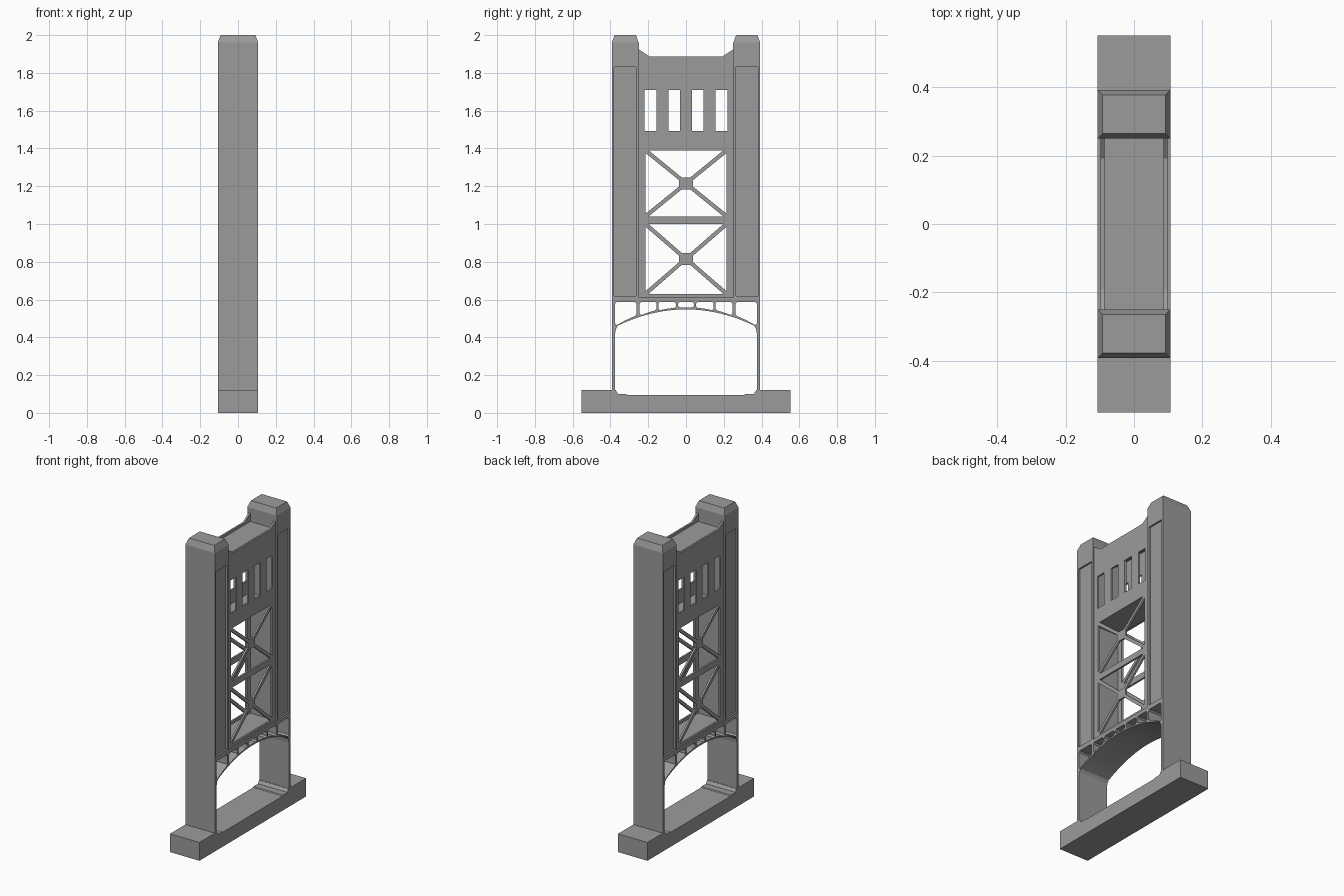
import bpy, bmesh, math
from mathutils import Matrix

cube = bpy.data.objects.get("Cube")
if cube:
    bpy.data.objects.remove(cube, do_unlink=True)

steel = bpy.data.materials.new("grey_steel")
steel.use_nodes = True
GREY = (0.33, 0.33, 0.33, 1)
steel.diffuse_color = GREY
steel.node_tree.nodes["Principled BSDF"].inputs["Base Color"].default_value = GREY

# Local profile axes (a, b, depth) become world (y, z, x)
TO_WORLD = Matrix(((0, 0, 1, 0), (1, 0, 0, 0), (0, 1, 0, 0), (0, 0, 0, 1)))
HALF_X = 0.107


def add_mesh(name, bm):
    bmesh.ops.recalc_face_normals(bm, faces=bm.faces)
    me = bpy.data.meshes.new(name)
    bm.to_mesh(me)
    bm.free()
    me.materials.append(steel)
    ob = bpy.data.objects.new(name, me)
    bpy.context.collection.objects.link(ob)
    return ob


def prism(name, loops, x0, x1):
    """Extrude a (y, z) outline, with any further loops as holes, from x0 to x1."""
    cu = bpy.data.curves.new(name, 'CURVE')
    cu.dimensions = '2D'
    cu.fill_mode = 'BOTH'
    cu.extrude = (x1 - x0) / 2
    for loop in loops:
        sp = cu.splines.new('POLY')
        sp.points.add(len(loop) - 1)
        for p, (y, z) in zip(sp.points, loop):
            p.co = (y, z, 0, 1)
        sp.use_cyclic_u = True
    tmp = bpy.data.objects.new(name + "_profile", cu)
    bpy.context.collection.objects.link(tmp)
    deps = bpy.context.evaluated_depsgraph_get()
    me = bpy.data.meshes.new_from_object(tmp.evaluated_get(deps))
    bm = bmesh.new()
    bm.from_mesh(me)
    bpy.data.objects.remove(tmp, do_unlink=True)
    bpy.data.curves.remove(cu)
    bpy.data.meshes.remove(me)
    bmesh.ops.transform(bm, matrix=Matrix.Translation(((x0 + x1) / 2, 0, 0)) @ TO_WORLD, verts=bm.verts)
    bmesh.ops.remove_doubles(bm, verts=bm.verts, dist=1e-5)
    for f in bm.faces:
        f.smooth = False
    return add_mesh(name, bm)


def rect(y0, y1, z0, z1, c=0):
    """Rectangle loop with optional cut corners."""
    if not c:
        return [(y0, z0), (y1, z0), (y1, z1), (y0, z1)]
    return [(y0 + c, z0), (y1 - c, z0), (y1, z0 + c), (y1, z1 - c),
            (y1 - c, z1), (y0 + c, z1), (y0, z1 - c), (y0, z0 + c)]


def mirror_y(loop):
    return [(-y, z) for y, z in loop]


# Footing with a lowered roadway between the legs
half = [(0.31, 0.095), (0.315, 0.1), (0.36, 0.1), (0.372, 0.12), (0.553, 0.12), (0.553, 0)]
prism("footing", [half + mirror_y(half)[::-1]], -HALF_X, HALF_X)


# Arched portal with open spandrels
def arch(y):
    return 0.548 - 0.66 * y * y


N = 24
soffit = [(0.36 * (1 - 2 * i / N), arch(0.36 * (1 - 2 * i / N))) for i in range(N + 1)]
spring = [(0.375, 0.1), (0.375, 0.42), (0.371, 0.445)]
outline = [(-0.393, 0.1), (-0.393, 0.612), (0.393, 0.612), (0.393, 0.1)]
outline += spring + soffit + mirror_y(spring)[::-1]


def spandrel(y0, y1):
    c, top = 0.009, 0.588
    a, b = arch(y0) + 0.01, arch(y1) + 0.01
    return [(y0 + c, a), ((y0 + y1) / 2, arch((y0 + y1) / 2) + 0.01), (y1 - c, b), (y1, b + c),
            (y1, top - c), (y1 - c, top), (y0 + c, top), (y0, top - c), (y0, a + c)]


holes = [spandrel(-0.042, 0.042)]
for y0, y1 in ((0.053, 0.146), (0.156, 0.246), (0.262, 0.376)):
    hole = spandrel(y0, y1)
    holes += [hole, mirror_y(hole)]
prism("arched_portal", [outline] + holes, -HALF_X, HALF_X)

# Legs: panelled frame, recessed core and tapered cap
for side, label in ((-1, "front"), (1, "back")):
    frame = [rect(0.25, 0.393, 0.612, 1.96), rect(0.264, 0.381, 0.618, 1.83)]
    if side < 0:
        frame = [mirror_y(l) for l in frame]
    prism(label + "_leg_frame", frame, -HALF_X, HALF_X)
    core = rect(0.258, 0.387, 0.613, 1.9)
    prism(label + "_leg_panel", [core if side > 0 else mirror_y(core)], -0.095, 0.095)
    bm = bmesh.new()
    bmesh.ops.create_cube(bm, size=1)
    for v in bm.verts:
        inset = 0.015 if v.co.z > 0 else 0
        v.co.x = math.copysign(HALF_X - inset, v.co.x)
        v.co.y = side * 0.3215 + math.copysign(0.0715 - inset, v.co.y)
        v.co.z = 2.0 if v.co.z > 0 else 1.96
    add_mesh(label + "_leg_cap", bm)


# Cross-braced wall with window slots, one on each face
def brace_holes(z0, z1):
    """Four openings around an X brace with a small central gusset."""
    w, h, mid = 0.215, (z1 - z0) / 2, (z0 + z1) / 2
    top = [(-w + 0.017, h), (w - 0.017, h), (0.023, 0.032), (-0.023, 0.032)]
    flank = [(w, h - 0.014), (w, 0.014 - h), (0.037, -0.017), (0.037, 0.017)]
    loops = [top, [(y, -z) for y, z in top], flank, mirror_y(flank)]
    return [[(y, z + mid) for y, z in l] for l in loops]


wall = [(-0.25, 0.612), (0.25, 0.612), (0.25, 1.925), (0.192, 1.886), (-0.192, 1.886), (-0.25, 1.925)]
openings = brace_holes(0.63, 1.0) + brace_holes(1.04, 1.39)
for y in (-0.1875, -0.0625, 0.0625, 0.1875):
    openings.append(rect(y - 0.031, y + 0.031, 1.492, 1.71))
for side, label in ((-1, "right"), (1, "left")):
    x0, x1 = sorted((side * 0.086, side * 0.098))
    prism(label + "_braced_wall", [wall] + openings, x0, x1)

# Gallery floor and roof between the two walls
prism("gallery_floor", [rect(-0.25, 0.25, 1.392, 1.405)], -0.086, 0.086)
prism("gallery_roof", [rect(-0.25, 0.25, 1.855, 1.87)], -0.086, 0.086)
